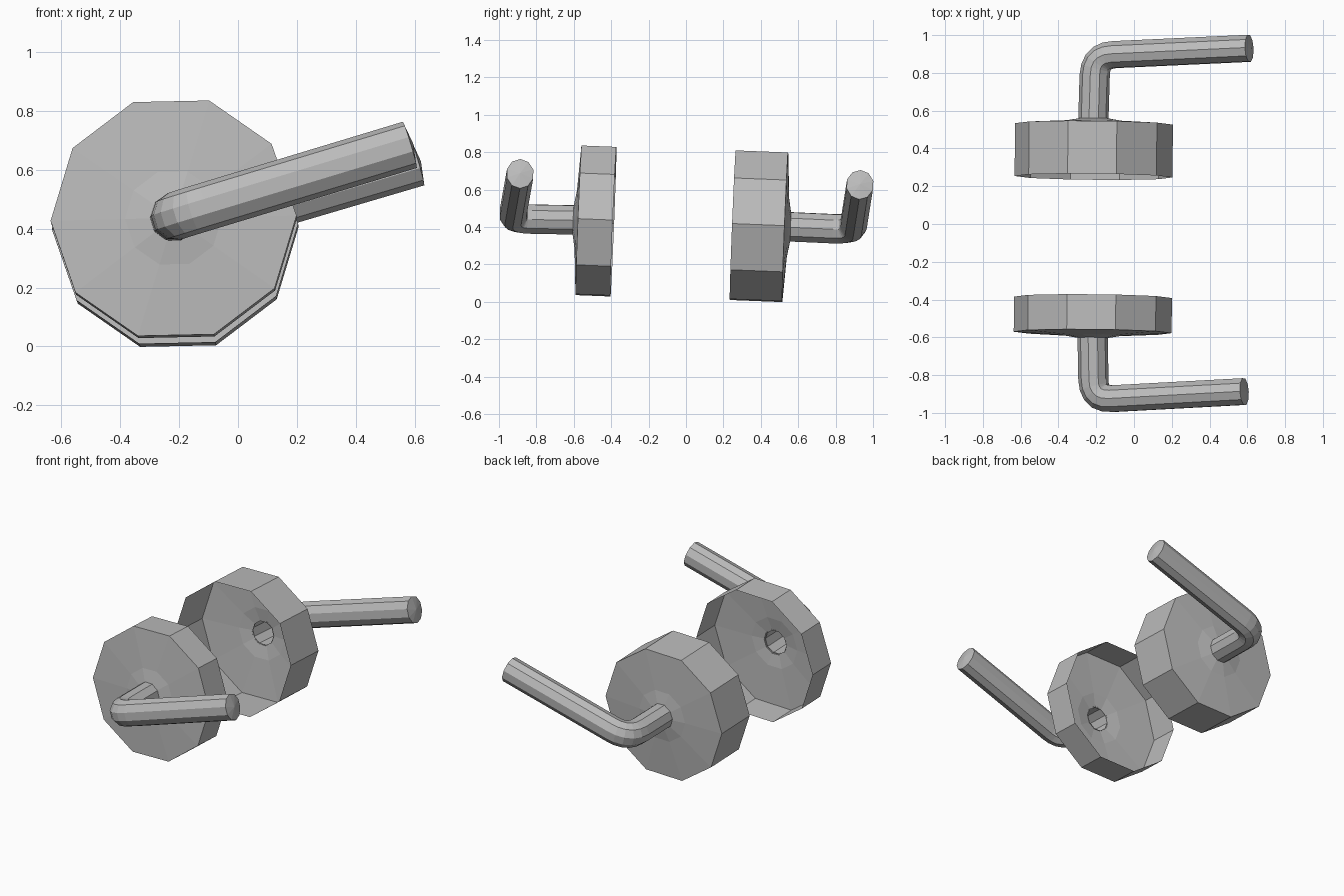
import bpy
import bmesh
import math
from mathutils import Vector

cube = bpy.data.objects.get("Cube")
if cube:
    bpy.data.objects.remove(cube, do_unlink=True)

SIDES = 10
GREY = 0.5

metal = bpy.data.materials.new("grey_metal")
metal.use_nodes = True
metal.diffuse_color = (GREY, GREY, GREY, 1)
metal.node_tree.nodes["Principled BSDF"].inputs["Base Color"].default_value = (GREY, GREY, GREY, 1)


def finish(name, bm):
    bmesh.ops.recalc_face_normals(bm, faces=bm.faces)
    mesh = bpy.data.meshes.new(name)
    bm.to_mesh(mesh)
    bm.free()
    mesh.materials.append(metal)
    obj = bpy.data.objects.new(name, mesh)
    bpy.context.collection.objects.link(obj)
    return obj


def bridge(bm, a, b):
    n = len(a)
    for i in range(n):
        bm.faces.new((a[i], a[(i + 1) % n], b[(i + 1) % n], b[i]))


def rose(name, centre, thick, outward):
    """Ten-sided open-backed cup with a crowned outer face and a stem hole."""
    axis = Vector((0.01, 1, -0.04)).normalized() * outward
    side = Vector((1, 0, 0))
    side = (side - axis * side.dot(axis)).normalized()
    up = Vector((0, 0, 1))
    up = (up - axis * up.dot(axis)).normalized()
    h = thick / 2
    # (radius, distance along the axis)
    profile = [(0.075, h + 0.03), (0.165, h + 0.015), (0.418, h), (0.418, -h)]
    bm = bmesh.new()
    rings = []
    for r, d in profile:
        ring = []
        for k in range(SIDES):
            a = math.radians(1.2) + math.tau * k / SIDES
            p = Vector(centre) + axis * d + side * (r * math.cos(a)) + up * (r * math.sin(a))
            ring.append(bm.verts.new(p))
        rings.append(ring)
    for r0, r1 in zip(rings, rings[1:]):
        bridge(bm, r0, r1)
    return finish(name, bm)


def lever(name, start, corner, end):
    """Bent ten-sided tube, open at the collar and closed at its tip."""
    start, corner, end = Vector(start), Vector(corner), Vector(end)
    t0 = (corner - start).normalized()
    t1 = (end - corner).normalized()
    normal = t0.cross(t1).normalized()
    if normal.z < 0:
        normal.negate()
    # path: straight stem, rounded corner, straight grip
    cut, steps = 0.105, 5
    a, b = corner - t0 * cut, corner + t1 * cut
    path = [(start, t0, 0.0)]
    for i in range(steps + 1):
        f = i / steps
        p = a * (1 - f) ** 2 + corner * (2 * f * (1 - f)) + b * f ** 2
        path.append((p, t0.lerp(t1, f).normalized(), f))
    path.append((end, t1, 1.0))

    bm = bmesh.new()
    rings = []
    for p, t, f in path:
        across = normal.cross(t)
        width = 0.08 - 0.006 * f
        ring = []
        for k in range(SIDES):
            ang = math.tau * k / SIDES
            ring.append(bm.verts.new(p + normal * (0.082 * math.cos(ang)) + across * (width * math.sin(ang))))
        rings.append(ring)
    for r0, r1 in zip(rings, rings[1:]):
        bridge(bm, r0, r1)
    # slightly domed tip
    tip = bm.verts.new(end + t1 * 0.012)
    last = rings[-1]
    for i in range(SIDES):
        bm.faces.new((last[i], last[(i + 1) % SIDES], tip))
    return finish(name, bm)


# front handle
rose("front_rose", (-0.218, -0.481, 0.432), 0.186, -1)
lever("front_lever", (-0.219, -0.6, 0.438), (-0.213, -0.93, 0.444), (0.584, -0.887, 0.685))

# back handle
rose("back_rose", (-0.213, 0.39, 0.404), 0.28, 1)
lever("back_lever", (-0.215, 0.557, 0.401), (-0.205, 0.892, 0.386), (0.61, 0.93, 0.626))
